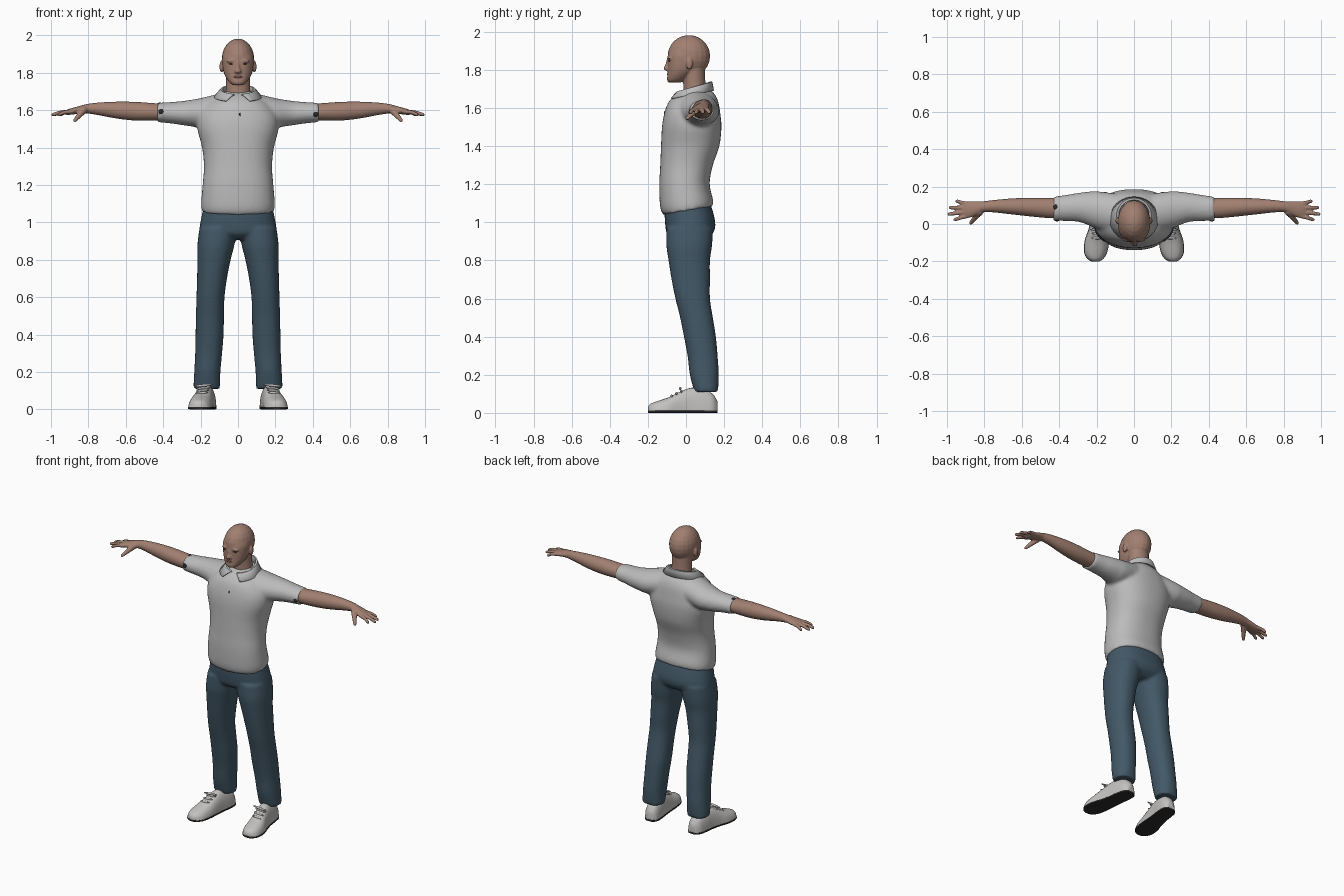
import bpy, bmesh, math
from mathutils import Matrix, Vector


def material(name, rgb):
    m = bpy.data.materials.new(name)
    m.diffuse_color = (*rgb, 1)
    return m


SKIN = material("skin", (0.36, 0.215, 0.165))
LIP = material("lip", (0.25, 0.125, 0.10))
SHIRT = material("shirt_grey", (0.50, 0.50, 0.50))
DENIM = material("denim_blue", (0.055, 0.098, 0.135))
SHOE = material("shoe_white", (0.55, 0.54, 0.53))
DARK = material("dark", (0.025, 0.025, 0.025))

ORDER = {'x': lambda t, a, b: (t, a, b), 'y': lambda t, a, b: (a, t, b), 'z': lambda t, a, b: (a, b, t)}


def smooth_rows(rows, sub):
    """Catmull-Rom interpolation between cross-section stations."""
    out = []
    for i in range(len(rows) - 1):
        p0, p1, p2, p3 = (rows[max(0, min(len(rows) - 1, i + k))] for k in (-1, 0, 1, 2))
        for s in range(sub):
            t = s / sub
            out.append([0.5 * (2 * b + (c - a) * t + (2 * a - 5 * b + 4 * c - d) * t * t
                               + (3 * b - a - 3 * c + d) * t ** 3)
                        for a, b, c, d in zip(p0, p1, p2, p3)])
    return out + [list(rows[-1])]


def loft(bm, axis, rows, side=1, power=2.0, n=32, sub=4, floor=None):
    """Closed skin through stations (t, centre a, centre b, radius a, radius b)."""
    rings = []
    for t, a, b, ra, rb in smooth_rows(rows, sub):
        ring = []
        for k in range(n):
            c, s = math.cos(k * math.tau / n), math.sin(k * math.tau / n)
            pa = a + ra * math.copysign(abs(c) ** (2 / power), c)
            pb = b + rb * math.copysign(abs(s) ** (2 / power), s)
            x, y, z = ORDER[axis](t, pa, pb)
            ring.append(bm.verts.new((x * side, y, z if floor is None else max(z, floor))))
        rings.append(ring)
    for r, q in zip(rings, rings[1:]):
        for k in range(n):
            bm.faces.new((r[k], r[(k + 1) % n], q[(k + 1) % n], q[k]))
    bm.faces.new(rings[0])
    bm.faces.new(rings[-1])


def ball(bm, centre, radii, turn=0):
    m = Matrix.Translation(centre) @ Matrix.Rotation(turn, 4, 'Y') @ Matrix.Diagonal((*radii, 1))
    bmesh.ops.create_uvsphere(bm, u_segments=20, v_segments=12, radius=1, matrix=m)


def finish(bm, name, mat, voxel=0, smooth=0, angle=60):
    """Turn the collected shapes into one object, fused into a single skin if voxel is set."""
    bmesh.ops.recalc_face_normals(bm, faces=bm.faces[:])
    me = bpy.data.meshes.new(name)
    bm.to_mesh(me)
    bm.free()
    ob = bpy.data.objects.new(name, me)
    bpy.context.collection.objects.link(ob)
    bpy.ops.object.select_all(action='DESELECT')
    ob.select_set(True)
    bpy.context.view_layer.objects.active = ob
    if voxel:
        m = ob.modifiers.new("fuse", 'REMESH')
        m.mode, m.voxel_size = 'VOXEL', voxel
        bpy.ops.object.modifier_apply(modifier="fuse")
        if smooth:
            m = ob.modifiers.new("relax", 'SMOOTH')
            m.factor, m.iterations = 0.5, smooth
            bpy.ops.object.modifier_apply(modifier="relax")
    ob.data.materials.clear()
    ob.data.materials.append(mat)
    bpy.ops.object.shade_smooth_by_angle(angle=math.radians(angle))
    return ob


# Head: skull, face, neck, nose, brows, ears
bm = bmesh.new()
ball(bm, (0, 0.015, 1.872), (0.087, 0.112, 0.110))
loft(bm, 'z', [(1.733, 0, -0.06, 0.025, 0.03), (1.745, 0, -0.053, 0.043, 0.046),
               (1.77, 0, -0.035, 0.062, 0.063), (1.80, 0, -0.02, 0.076, 0.076),
               (1.84, 0, -0.01, 0.083, 0.086), (1.88, 0, 0, 0.085, 0.094),
               (1.92, 0, 0.012, 0.074, 0.09)], power=2.2)
loft(bm, 'z', [(1.60, 0, 0.05, 0.08, 0.066), (1.68, 0, 0.046, 0.068, 0.06),
               (1.75, 0, 0.043, 0.064, 0.058), (1.82, 0, 0.04, 0.066, 0.06)])
loft(bm, 'z', [(1.797, 0, -0.097, 0.014, 0.010), (1.806, 0, -0.099, 0.018, 0.019),
               (1.83, 0, -0.094, 0.010, 0.014), (1.86, 0, -0.09, 0.008, 0.010)], n=16)
for s in (-1, 1):
    ball(bm, (s * 0.034, -0.083, 1.863), (0.027, 0.014, 0.007), s * 0.1)
    ball(bm, (s * 0.088, 0.018, 1.832), (0.011, 0.018, 0.031))
finish(bm, "head", SKIN, 0.005, 3)

# Mouth and eyes
bm = bmesh.new()
ball(bm, (0, -0.091, 1.777), (0.026, 0.010, 0.007))
finish(bm, "lips", LIP)
bm = bmesh.new()
for s in (-1, 1):
    ball(bm, (s * 0.034, -0.087, 1.847), (0.014, 0.006, 0.004))
finish(bm, "eyes", DARK)

# Shirt: torso with tilted hem, fused with both sleeves
bm = bmesh.new()
loft(bm, 'z', [(1.06, 0, 0.010, 0.193, 0.130), (1.10, 0, 0.003, 0.197, 0.139), (1.20, 0, -0.008, 0.189, 0.132),
               (1.30, 0, 0.003, 0.182, 0.138), (1.40, 0, 0.022, 0.192, 0.153), (1.50, 0, 0.030, 0.217, 0.156),
               (1.57, 0, 0.033, 0.212, 0.147), (1.63, 0, 0.039, 0.172, 0.131), (1.67, 0, 0.050, 0.122, 0.102),
               (1.70, 0, 0.062, 0.082, 0.062)], power=2.3, n=48)
for v in bm.verts:
    v.co.z += 0.17 * v.co.y * max(0, 1 - (v.co.z - 1.06) / 0.15)
for s in (-1, 1):
    loft(bm, 'x', [(0.08, 0.050, 1.603, 0.110, 0.090), (0.20, 0.075, 1.585, 0.100, 0.079),
                   (0.25, 0.084, 1.584, 0.088, 0.071), (0.30, 0.089, 1.584, 0.077, 0.064),
                   (0.37, 0.085, 1.586, 0.069, 0.056), (0.43, 0.082, 1.587, 0.065, 0.052)], s)
finish(bm, "shirt", SHIRT, 0.010, 4)

# Folded collar, open at the front: stand, top edge, fall and pointed outer edge
bm = bmesh.new()
collar_rows = []
for cy, rx, ry, z_mid, lean, gap in [(0.045, 0.080, 0.078, 1.665, 0.020, 10), (0.045, 0.084, 0.086, 1.708, 0.028, 14),
                                     (0.042, 0.093, 0.094, 1.708, 0.026, 15), (0.025, 0.128, 0.118, 1.668, 0.022, 30)]:
    row = []
    for k in range(33):
        a = math.radians(gap + (360 - 2 * gap) * k / 32)
        row.append(bm.verts.new((rx * math.sin(a), cy - ry * math.cos(a), z_mid - lean * math.cos(a))))
    collar_rows.append(row)
for r, q in zip(collar_rows, collar_rows[1:]):
    for k in range(32):
        bm.faces.new((r[k], r[k + 1], q[k + 1], q[k]))
collar = finish(bm, "collar", SHIRT, angle=50)
mod = collar.modifiers.new("cloth", 'SOLIDIFY')
mod.thickness, mod.offset = 0.007, 0

# Button and dark marks on the sleeve cuffs
bm = bmesh.new()
ball(bm, (0.01, -0.111, 1.575), (0.004, 0.004, 0.010))
for c in [(-0.412, 0.021, 1.592), (0.416, 0.021, 1.578)]:
    ball(bm, c, (0.014, 0.007, 0.014))
ball(bm, (-0.418, 0.09, 1.634), (0.014, 0.014, 0.006))
finish(bm, "button_and_cuff_marks", DARK)

# Bare arms with palm, four fingers and thumb
for s, label in ((-1, "right"), (1, "left")):
    bm = bmesh.new()
    loft(bm, 'x', [(0.38, 0.085, 1.588, 0.054, 0.045), (0.45, 0.085, 1.590, 0.054, 0.047),
                   (0.55, 0.090, 1.594, 0.050, 0.050), (0.65, 0.094, 1.600, 0.043, 0.045),
                   (0.75, 0.095, 1.607, 0.033, 0.033), (0.81, 0.092, 1.607, 0.029, 0.025),
                   (0.84, 0.085, 1.603, 0.036, 0.021), (0.88, 0.077, 1.595, 0.044, 0.018),
                   (0.91, 0.075, 1.589, 0.041, 0.015), (0.922, 0.075, 1.587, 0.034, 0.010)], s)
    for base_y, tip_x, tip_y in [(0.108, 0.955, 0.121), (0.087, 0.990, 0.088),
                                 (0.064, 0.997, 0.053), (0.043, 0.965, 0.024)]:
        mid = (0.89 + tip_x) / 2
        loft(bm, 'x', [(0.89, base_y, 1.592, 0.012, 0.012), (mid, (base_y + tip_y) / 2, 1.588, 0.011, 0.011),
                       (tip_x - 0.01, tip_y, 1.577, 0.010, 0.010), (tip_x, tip_y, 1.574, 0.005, 0.005)], s, n=12)
    root, tip = Vector((0.825, 0.065, 1.600)), Vector((0.872, 0.006, 1.545))
    for k in range(9):
        p, r = root.lerp(tip, k / 8), 0.020 - 0.010 * k / 8
        ball(bm, (s * p.x, p.y, p.z), (r, r, r))
    finish(bm, label + "_arm", SKIN, 0.005, 2)

# Trousers: hips fused with both legs
bm = bmesh.new()
loft(bm, 'z', [(1.10, 0, 0.008, 0.180, 0.120), (1.03, 0, 0.018, 0.195, 0.130), (0.98, 0, 0.023, 0.204, 0.131),
               (0.94, 0, 0.020, 0.200, 0.120), (0.91, 0, 0.018, 0.170, 0.085)], power=2.3, n=48)
for s in (-1, 1):
    loft(bm, 'z', [(0.97, 0.104, 0.020, 0.102, 0.122), (0.88, 0.118, 0.017, 0.099, 0.120),
                   (0.80, 0.128, 0.017, 0.089, 0.109), (0.70, 0.139, 0.025, 0.080, 0.101),
                   (0.60, 0.147, 0.035, 0.075, 0.091), (0.50, 0.150, 0.055, 0.075, 0.086),
                   (0.40, 0.152, 0.073, 0.075, 0.084), (0.30, 0.157, 0.087, 0.072, 0.079),
                   (0.20, 0.164, 0.096, 0.070, 0.076), (0.11, 0.168, 0.106, 0.071, 0.062)], s, 2.2)
finish(bm, "trousers", DENIM, 0.010, 4)

# Shoes: stations are y, centre x, half width, height
LAST = [(0.165, 0.160, 0.024, 0.060), (0.14, 0.163, 0.045, 0.10), (0.09, 0.168, 0.051, 0.125),
        (0.03, 0.176, 0.051, 0.132), (-0.03, 0.186, 0.056, 0.112), (-0.09, 0.198, 0.064, 0.082),
        (-0.15, 0.205, 0.060, 0.062), (-0.185, 0.207, 0.042, 0.048), (-0.20, 0.207, 0.018, 0.032)]
for s, label in ((-1, "right"), (1, "left")):
    bm = bmesh.new()
    loft(bm, 'y', [(y, x, 0, w, h) for y, x, w, h in LAST], s, 2.5, floor=0.012)
    finish(bm, label + "_shoe", SHOE)
    bm = bmesh.new()
    loft(bm, 'y', [(y, x, 0.007, w + 0.002, 0.007) for y, x, w, h in LAST], s, 6)
    finish(bm, label + "_sole", DARK, angle=40)
    # Laces and bow across the instep
    bm = bmesh.new()
    for y, x, z, w in [(-0.075, 0.195, 0.088, 0.034), (-0.05, 0.190, 0.101, 0.036),
                       (-0.025, 0.185, 0.113, 0.038), (-0.03, 0.185, 0.128, 0.052)]:
        ball(bm, (s * x, y, z), (w, 0.007, 0.007), s * 0.1)
    finish(bm, label + "_laces", SHOE)
